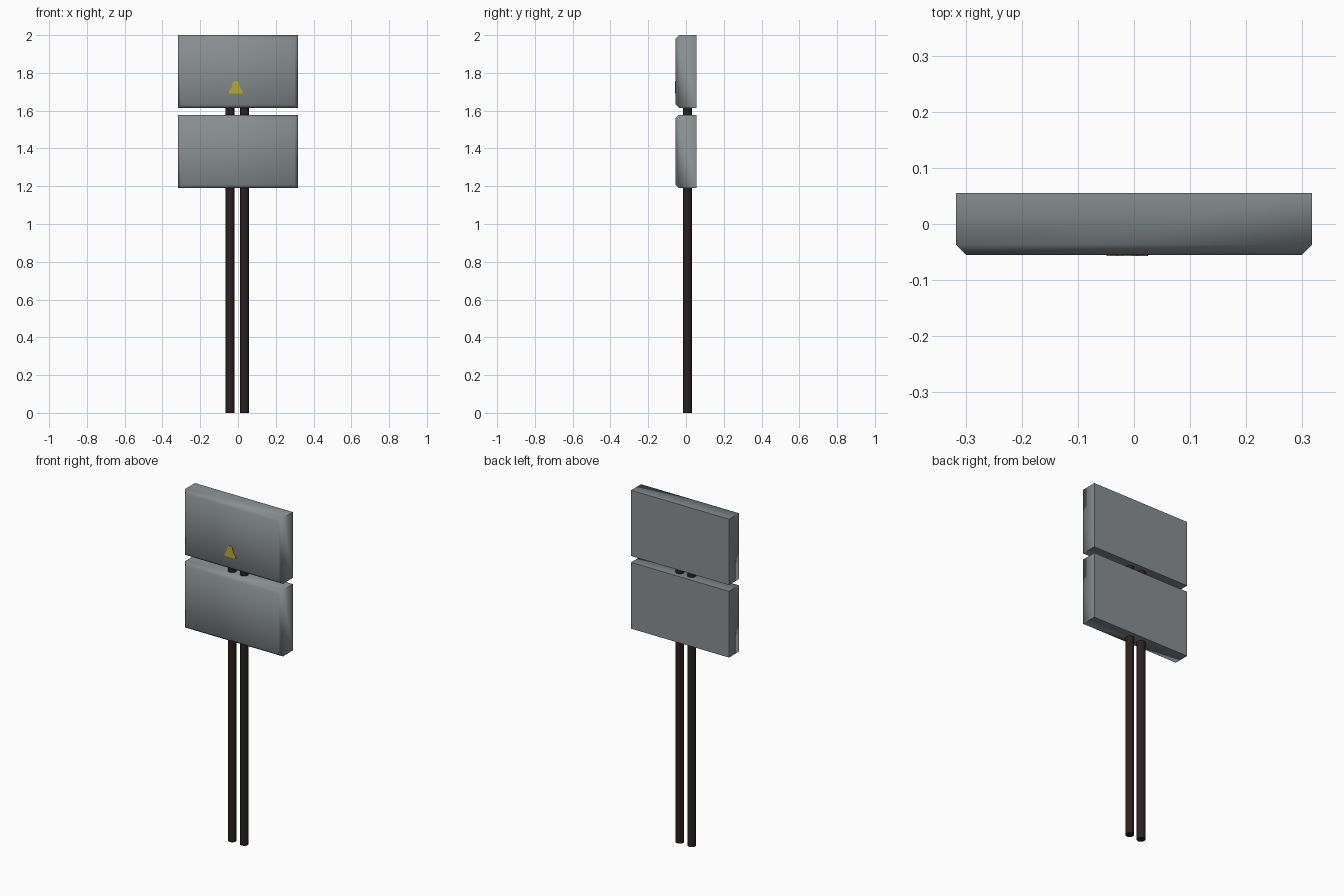
import bpy, bmesh, math
from mathutils import Matrix, Vector

if "Cube" in bpy.data.objects:
    bpy.data.objects.remove(bpy.data.objects["Cube"])


def material(name, rgb):
    m = bpy.data.materials.new(name)
    m.diffuse_color = (*rgb, 1.0)
    m.use_nodes = True
    m.node_tree.nodes["Principled BSDF"].inputs["Base Color"].default_value = m.diffuse_color
    return m


GREY = material("panel_grey", (0.25, 0.275, 0.28))
BROWN = material("dark_brown", (0.022, 0.015, 0.014))
YELLOW = material("marker_yellow", (0.46, 0.41, 0.03))


def finish(name, bm, mat, smooth=None):
    bmesh.ops.recalc_face_normals(bm, faces=bm.faces[:])
    mesh = bpy.data.meshes.new(name)
    bm.to_mesh(mesh)
    bm.free()
    mesh.materials.append(mat)
    ob = bpy.data.objects.new(name, mesh)
    bpy.context.collection.objects.link(ob)
    if smooth:
        bpy.ops.object.select_all(action='DESELECT')
        ob.select_set(True)
        bpy.context.view_layer.objects.active = ob
        bpy.ops.object.shade_smooth_by_angle(angle=math.radians(smooth))
    return ob


# Sign boxes: sharp at the back, chamfered round the front face
def sign_box(name, z0, z1):
    bm = bmesh.new()
    bmesh.ops.create_cube(bm, size=1.0, matrix=Matrix.Translation((0, 0.0, (z0 + z1) / 2))
                          @ Matrix.Diagonal((0.634, 0.11, z1 - z0, 1)))
    front = [e for e in bm.edges if all(v.co.y < 0 for v in e.verts)]
    bmesh.ops.bevel(bm, geom=front, offset=0.018, segments=1, affect='EDGES')
    return finish(name, bm, GREY, smooth=65)


sign_box("upper_sign_box", 1.615, 2.0)
sign_box("lower_sign_box", 1.19, 1.578)

# Twin posts running up through the lower box into the upper one
for side, x in (("left", -0.042), ("right", 0.035)):
    bm = bmesh.new()
    bmesh.ops.create_cone(bm, cap_ends=True, segments=16, radius1=0.0235, radius2=0.0235,
                          depth=1.9, matrix=Matrix.Translation((x, 0.007, 0.95)))
    finish(side + "_post", bm, BROWN, smooth=40)

# Small plain yellow marker plate on the upper box: wide base, narrow top
half = [(0.036, 1.690), (0.037, 1.703), (0.022, 1.722), (0.018, 1.735), (0.016, 1.748), (0.008, 1.756)]
outline = [(x, z) for x, z in half] + [(-x, z) for x, z in reversed(half)]
bm = bmesh.new()
face = bm.faces.new([bm.verts.new((x - 0.012, -0.0545, z)) for x, z in outline])
ext = bmesh.ops.extrude_face_region(bm, geom=[face])
bmesh.ops.translate(bm, vec=Vector((0, -0.0025, 0)),
                    verts=[g for g in ext["geom"] if isinstance(g, bmesh.types.BMVert)])
finish("marker_plate", bm, YELLOW)
